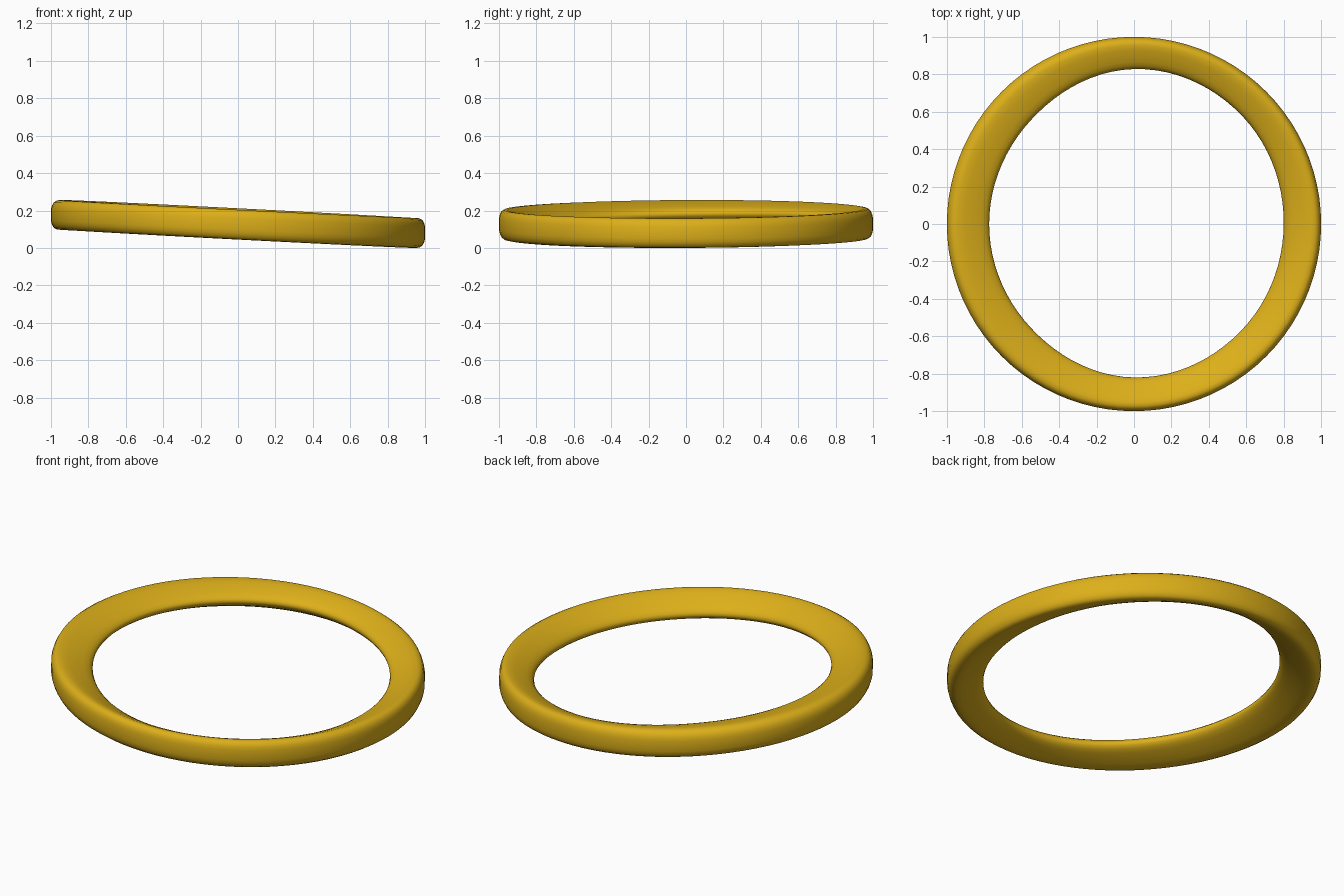
import bpy, bmesh, math

if "Cube" in bpy.data.objects:
    bpy.data.objects.remove(bpy.data.objects["Cube"])

SEG = 88
# inner radius every 45 degrees, counter-clockwise from +x
INNER = [0.80, 0.817, 0.828, 0.782, 0.774, 0.782, 0.82, 0.808]
# upper half of the rounded-triangle section: (fraction of thickness, height)
HALF = [(0.0, 0.03), (0.025, 0.05), (0.07, 0.068), (0.15, 0.078), (0.26, 0.079),
        (0.42, 0.070), (0.6, 0.057), (0.78, 0.041), (0.9, 0.028), (0.97, 0.014)]
SECTION = HALF + [(1.0, 0.0)] + [(t, -v) for t, v in reversed(HALF)]


def inner_radius(a):
    """Smooth periodic interpolation of the inner radii."""
    f = a / (math.pi / 4)
    i = int(f)
    u = f - i
    p = [INNER[(i + k) % 8] for k in (-1, 0, 1, 2)]
    return p[1] + 0.5 * u * (p[2] - p[0] + u * (2 * p[0] - 5 * p[1] + 4 * p[2] - p[3]
                             + u * (3 * (p[1] - p[2]) + p[3] - p[0])))


# slightly tilted ring swept from the section, its inner ridge leaning up and down
bm = bmesh.new()
rings = []
for s in range(SEG):
    a = 2 * math.pi * s / SEG
    thick = 1.0 - inner_radius(a)
    ridge = -0.025 * math.cos(a + math.pi / 4)
    ring = []
    for t, v in SECTION:
        r = 1.0 - t * thick
        x, y = r * math.cos(a), r * math.sin(a)
        # outer wall leans with the tilt
        ring.append(bm.verts.new((x, y, 0.128 - 0.047 * x + v + ridge * t)))
    rings.append(ring)
n = len(SECTION)
for s in range(SEG):
    p, q = rings[s], rings[(s + 1) % SEG]
    for k in range(n):
        m = (k + 1) % n
        bm.faces.new((p[k], p[m], q[m], q[k]))
bmesh.ops.recalc_face_normals(bm, faces=bm.faces)
low = min(v.co.z for v in bm.verts)
bmesh.ops.translate(bm, verts=bm.verts, vec=(0, 0, -low))
for f in bm.faces:
    f.smooth = True
mesh = bpy.data.meshes.new("ring_band")
bm.to_mesh(mesh)
bm.free()
band = bpy.data.objects.new("ring_band", mesh)
bpy.context.collection.objects.link(band)

gold = bpy.data.materials.new("gold")
gold.diffuse_color = (0.72, 0.43, 0.01, 1)
gold.use_nodes = True
gold.node_tree.nodes["Principled BSDF"].inputs["Base Color"].default_value = gold.diffuse_color
mesh.materials.append(gold)
